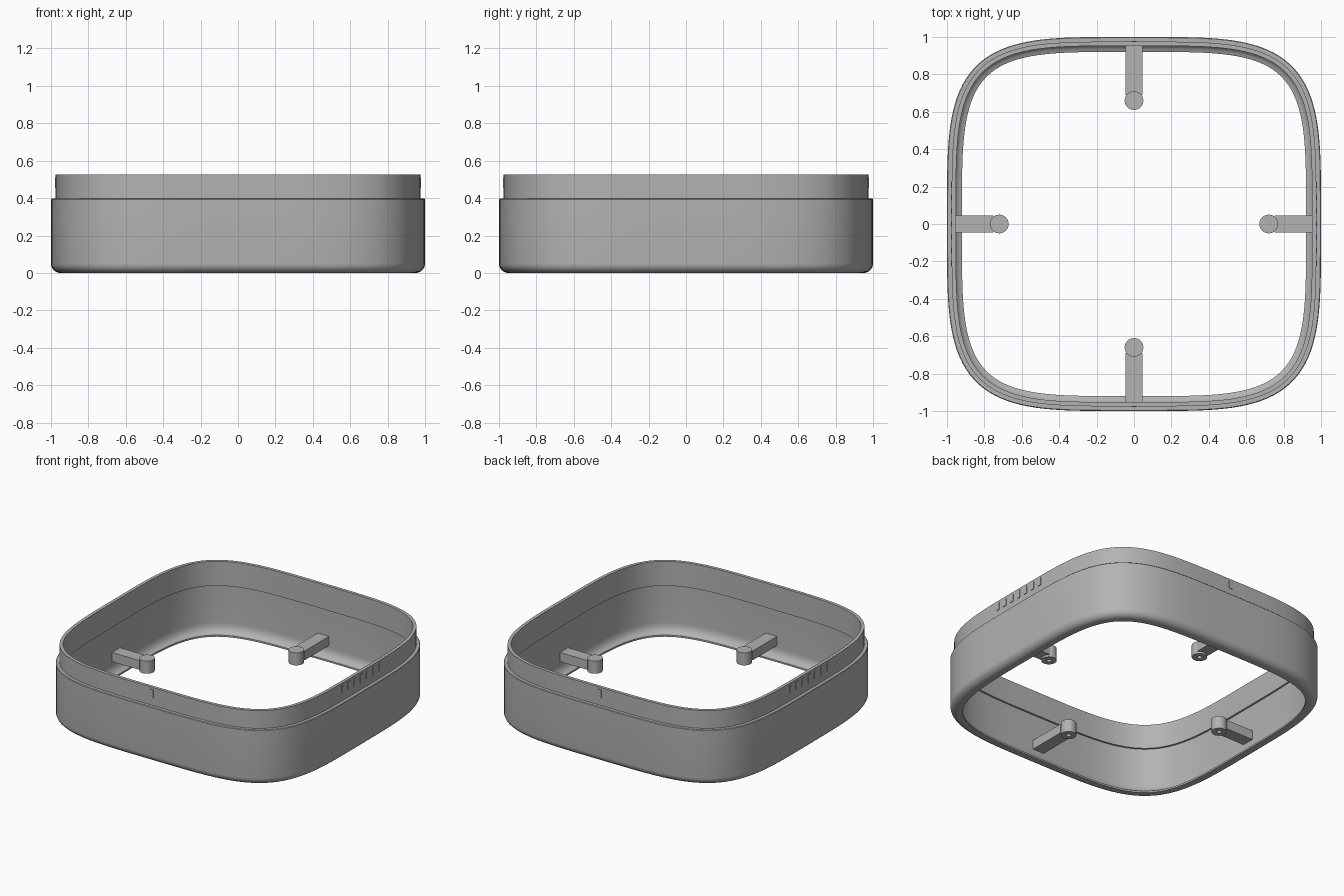
import bpy, bmesh, math
from mathutils import Matrix

if "Cube" in bpy.data.objects:
    bpy.data.objects.remove(bpy.data.objects["Cube"])

N = 4.1          # squareness of the outline
STEPS = 192

grey = bpy.data.materials.new("mid grey")
grey.diffuse_color = (0.45, 0.45, 0.45, 1)
grey.use_nodes = True
grey.node_tree.nodes["Principled BSDF"].inputs["Base Color"].default_value = grey.diffuse_color


def finish(name, bm, smooth=True):
    bmesh.ops.recalc_face_normals(bm, faces=bm.faces)
    mesh = bpy.data.meshes.new(name)
    bm.to_mesh(mesh)
    bm.free()
    mesh.materials.append(grey)
    obj = bpy.data.objects.new(name, mesh)
    bpy.context.collection.objects.link(obj)
    if smooth:
        bpy.ops.object.select_all(action='DESELECT')
        bpy.context.view_layer.objects.active = obj
        obj.select_set(True)
        bpy.ops.object.shade_smooth_by_angle(angle=math.radians(32))
    return obj


def outline(inset):
    """Rounded square outline, moved inward by an even distance."""
    pts = []
    for i in range(STEPS):
        a = 2 * math.pi * i / STEPS
        c, s = math.cos(a), math.sin(a)
        r = (abs(c) ** N + abs(s) ** N) ** (-1 / N)
        nx = math.copysign(abs(c) ** (N - 1), c)
        ny = math.copysign(abs(s) ** (N - 1), s)
        ln = math.hypot(nx, ny)
        pts.append((r * c - inset * nx / ln, r * s - inset * ny / ln))
    return pts


def sweep_ring(name, profile):
    """Closed (inset, z) profile carried around the outline."""
    bm = bmesh.new()
    rings = [[bm.verts.new((x, y, z)) for x, y in outline(d)] for d, z in profile]
    for k, ra in enumerate(rings):
        rb = rings[(k + 1) % len(rings)]
        for i in range(STEPS):
            j = (i + 1) % STEPS
            bm.faces.new((ra[i], ra[j], rb[j], rb[i]))
    return finish(name, bm)


def arc(cx, cz, rx, rz, a0, a1, n=8):
    return [(cx + rx * math.cos(math.radians(a0 + (a1 - a0) * i / n)),
             cz + rz * math.sin(math.radians(a0 + (a1 - a0) * i / n))) for i in range(n + 1)]


def box(name, size, loc, turn=0):
    bm = bmesh.new()
    bmesh.ops.create_cube(bm, size=1)
    bmesh.ops.scale(bm, vec=size, verts=bm.verts)
    bmesh.ops.translate(bm, vec=loc, verts=bm.verts)
    bmesh.ops.rotate(bm, matrix=Matrix.Rotation(turn, 3, 'Z'), verts=bm.verts)
    return finish(name, bm, False)


# housing: rounded foot, outer wall, shoulder, thin raised lip, inner wall
profile = [(0.025, 0.397), (0.004, 0.397), (0.0, 0.393)]
profile += arc(0.05, 0.05, 0.05, 0.05, 180, 270)
profile += [(0.08, 0.0), (0.08, 0.012)]
profile += arc(0.08, 0.08, 0.045, 0.065, 270, 180)[1:]
profile += [(0.035, 0.35), (0.048, 0.35), (0.048, 0.525), (0.025, 0.525)]
sweep_ring("housing_ring", profile)


# posts with a blind screw hole from below
def post(name, x, y):
    prof = [(0.0, 0.17), (0.05, 0.17), (0.05, 0.08), (0.016, 0.08), (0.016, 0.15), (0.0, 0.15)]
    bm = bmesh.new()
    vs = [bm.verts.new((r, 0, z)) for r, z in prof]
    es = [bm.edges.new(p) for p in zip(vs, vs[1:])]
    bmesh.ops.spin(bm, geom=vs + es, axis=(0, 0, 1), cent=(0, 0, 0),
                   angle=2 * math.pi, steps=32, use_duplicate=False)
    bmesh.ops.remove_doubles(bm, verts=bm.verts, dist=1e-5)
    bmesh.ops.translate(bm, vec=(x, y, 0), verts=bm.verts)
    finish(name, bm)


# four inward arms, each ending in a post
for side, turn, reach in (("right", 0, 0.72), ("back", 90, 0.66),
                          ("left", 180, 0.72), ("front", 270, 0.66)):
    t = math.radians(turn)
    post(side + "_post", reach * math.cos(t), reach * math.sin(t))
    start = reach + 0.03
    box(side + "_arm", (0.97 - start, 0.09, 0.066), ((0.97 + start) / 2, 0, 0.127), t)
    # small snap ribs on the outside of the lip
    offsets = [0] if turn % 180 else [-0.21 + 0.07 * i for i in range(7)]
    for k, off in enumerate(offsets):
        box(f"{side}_lip_rib_{k + 1}", (0.01, 0.028, 0.055), (0.974, off, 0.482), t)
